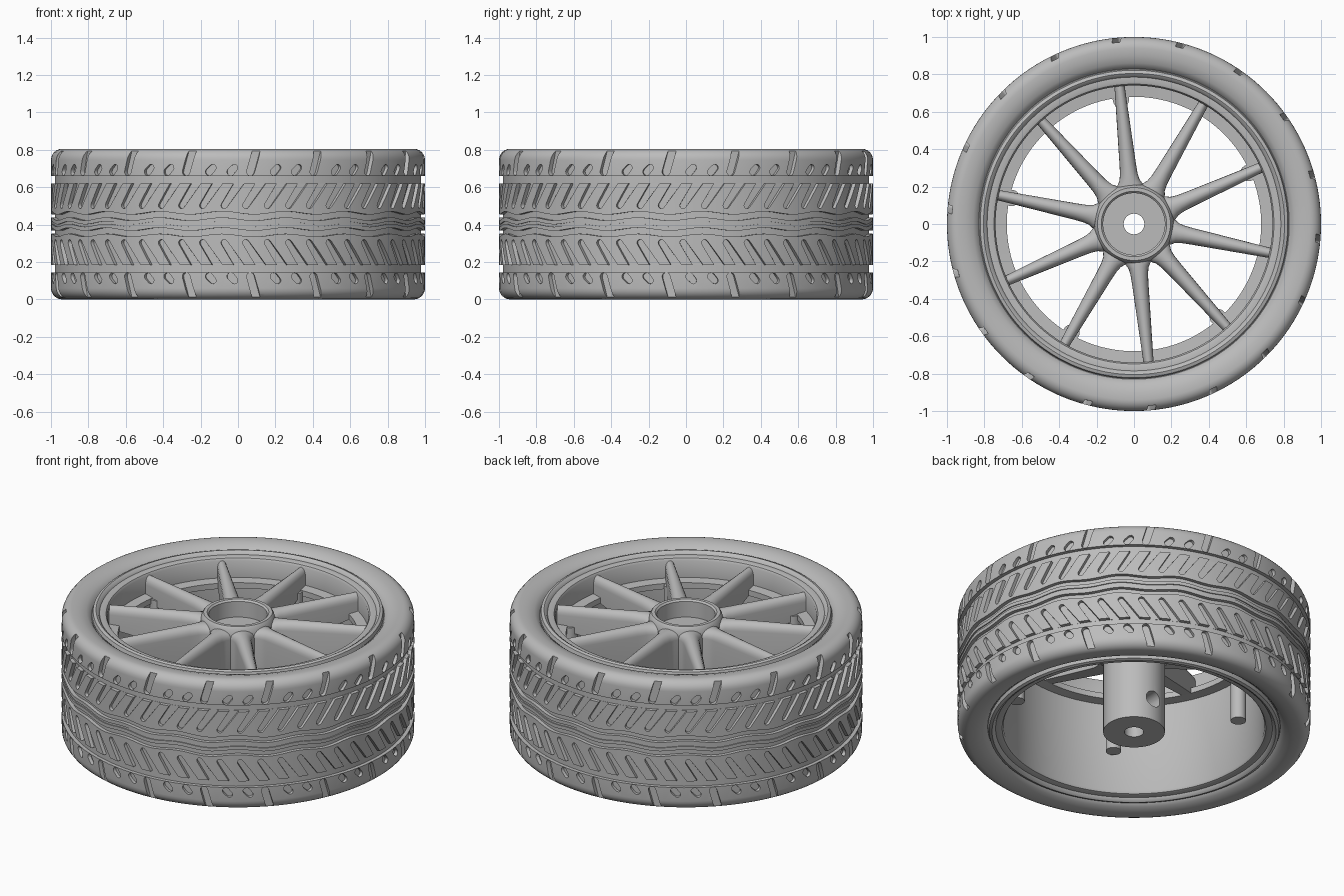
import bpy
import bmesh
from math import sin, cos, pi, radians, atan2

H = 0.805          # overall height
MID = H / 2

default = bpy.data.objects.get("Cube")
if default:
    bpy.data.objects.remove(default, do_unlink=True)

grey = bpy.data.materials.new("plain_grey")
grey.use_nodes = True
grey.diffuse_color = (0.5, 0.5, 0.5, 1)
grey.node_tree.nodes["Principled BSDF"].inputs["Base Color"].default_value = grey.diffuse_color


def finish(name, bm):
    bmesh.ops.recalc_face_normals(bm, faces=bm.faces)
    mesh = bpy.data.meshes.new(name)
    bm.to_mesh(mesh)
    bm.free()
    mesh.materials.append(grey)
    obj = bpy.data.objects.new(name, mesh)
    bpy.context.collection.objects.link(obj)
    return obj


def loft(bm, rings, closed=False):
    """Skin rings of points; cap the ends unless the loft closes on itself."""
    rows = [[bm.verts.new(p) for p in ring] for ring in rings]
    n = len(rows[0])
    pairs = list(zip(rows, rows[1:])) + ([(rows[-1], rows[0])] if closed else [])
    for a, b in pairs:
        for i in range(n):
            j = (i + 1) % n
            bm.faces.new((a[i], a[j], b[j], b[i]))
    if not closed:
        bm.faces.new(rows[0])
        bm.faces.new(rows[-1])


def lathe(name, profile, steps=144, wave=lambda z, t: 0):
    bm = bmesh.new()
    rings = []
    for k in range(steps):
        t = 2 * pi * k / steps
        rings.append([(r * cos(t), r * sin(t), z + wave(z, t)) for r, z in profile])
    loft(bm, rings, closed=True)
    return finish(name, bm)


def cut(target, cutter):
    cutter.hide_render = True
    mod = target.modifiers.new("cut", 'BOOLEAN')
    mod.operation = 'DIFFERENCE'
    mod.solver = 'MANIFOLD'
    mod.object = cutter
    bpy.context.view_layer.objects.active = target
    bpy.ops.object.modifier_apply(modifier=mod.name)
    bpy.data.objects.remove(cutter, do_unlink=True)


def mirrored(half):
    """Complete an upper half profile with its reflection below mid height."""
    return half + [(r, H - z) for r, z in reversed(half)]


# Tyre: bead, sidewall, rounded shoulder, tread with ring grooves
upper = [(0.80, 0.755), (0.83, 0.76), (0.84, 0.775), (0.86, 0.79), (0.90, 0.802)]
upper += [(0.94 + 0.06 * sin(a), 0.745 + 0.06 * cos(a))
          for a in [radians(15 * i) for i in range(7)]]
for top, bottom, depth in [(0.66, 0.62, 0.022), (0.462, 0.43, 0.022), (0.409, 0.405, 0.006)]:
    upper += [(1, top), (1 - depth, top), (1 - depth, bottom), (1, bottom)]
upper = upper[:-2] + [(0.994, 0.404)]
tyre = lathe("tyre", mirrored(upper), 216,
             lambda z, t: 0.008 * sin(18 * t) if abs(z - MID) < 0.07 else 0)


# Tread slots: tapered rounded shapes wrapped round the tread
def slot(bm, angle, a, b, wa, wb, floor, flip):
    along = atan2(b[1] - a[1], b[0] - a[0])
    outline = []
    for (s, z), w, start in ((a, wa, pi / 2), (b, wb, -pi / 2)):
        for i in range(7):
            q = along + start + pi * i / 6
            outline.append((s + w * cos(q), z + w * sin(q)))
    rings = []
    for r in (floor, 1.03):
        rings.append([(r * cos(angle + s), r * sin(angle + s), H - z if flip else z)
                      for s, z in outline])
    loft(bm, rings)


bm = bmesh.new()
for k in range(54):
    t = radians(15 + k * 20 / 3)
    for flip in (False, True):
        slot(bm, t, (0.045, 0.637), (-0.045, 0.502), 0.024, 0.017, 0.980, flip)
        # Every third shoulder slot runs over the edge; its start stays in the ring groove
        if k % 3 == 0:
            slot(bm, t, (-0.02, 0.682), (0.025, 0.84), 0.021, 0.021, 0.975, flip)
        else:
            slot(bm, t, (-0.01, 0.682), (0.01, 0.704), 0.020, 0.018, 0.980, flip)
cut(tyre, finish("slot_cutter", bm))

# Rim: barrel with a lip at each end and an inner flange below the spokes
lip = [(0.81, 0.74), (0.828, 0.765), (0.822, 0.786), (0.805, 0.792), (0.792, 0.784),
       (0.785, 0.772), (0.76, 0.772), (0.748, 0.768), (0.74, 0.755)]
flange = [(0.74, 0.65), (0.68, 0.645), (0.68, 0.61), (0.74, 0.605)]
lathe("rim", lip + flange + [(r, H - z) for r, z in reversed(lip)])

# Hub: long sleeve with a dished cap and an axle bore
hub = lathe("hub", [(0.055, 0.01), (0.175, 0.01), (0.175, 0.48), (0.205, 0.50), (0.215, 0.72),
                    (0.205, 0.765), (0.195, 0.778), (0.175, 0.778), (0.165, 0.768),
                    (0.165, 0.67), (0.055, 0.67)], 96)

# Cross hole for the drive pin
bm = bmesh.new()
loft(bm, [[(0.05 * cos(i * pi / 16), y, 0.15 + 0.05 * sin(i * pi / 16)) for i in range(32)]
          for y in (-0.3, 0.3)])
cut(hub, finish("cross_hole_cutter", bm))


# Spokes: tapered bars with rounded tops, flared at the hub
def spoke(angle):
    bm = bmesh.new()
    rings = []
    for r, w, top, bottom in [(0.18, 0.075, 0.755, 0.51), (0.215, 0.066, 0.756, 0.51),
                              (0.235, 0.054, 0.757, 0.515), (0.27, 0.047, 0.757, 0.52),
                              (0.32, 0.044, 0.757, 0.53), (0.75, 0.027, 0.757, 0.625)]:
        section = [(-w, bottom)]
        for i in range(11):
            q = pi - pi * i / 10
            section.append((w * cos(q), top - 0.05 + 0.05 * sin(q)))
        section.append((w, bottom))
        rings.append([(r * cos(angle) - s * sin(angle), r * sin(angle) + s * cos(angle), z)
                      for s, z in section])
    loft(bm, rings)
    return finish("spoke", bm)


# Pegs hang below every second spoke
for k in range(10):
    a = radians(24 + 36 * k)
    spoke(a)
    if k % 2 == 0:
        bm = bmesh.new()
        loft(bm, [[(0.67 * cos(a) + 0.044 * cos(i * pi / 12),
                    0.67 * sin(a) + 0.044 * sin(i * pi / 12), z) for i in range(24)]
                  for z in (0.265, 0.64)])
        finish("peg", bm)

# Smooth shading with sharp edges kept
bpy.ops.object.select_all(action='DESELECT')
for obj in bpy.context.collection.objects:
    if obj.type == 'MESH':
        obj.select_set(True)
        bpy.context.view_layer.objects.active = obj
bpy.ops.object.shade_smooth_by_angle(angle=radians(35))
